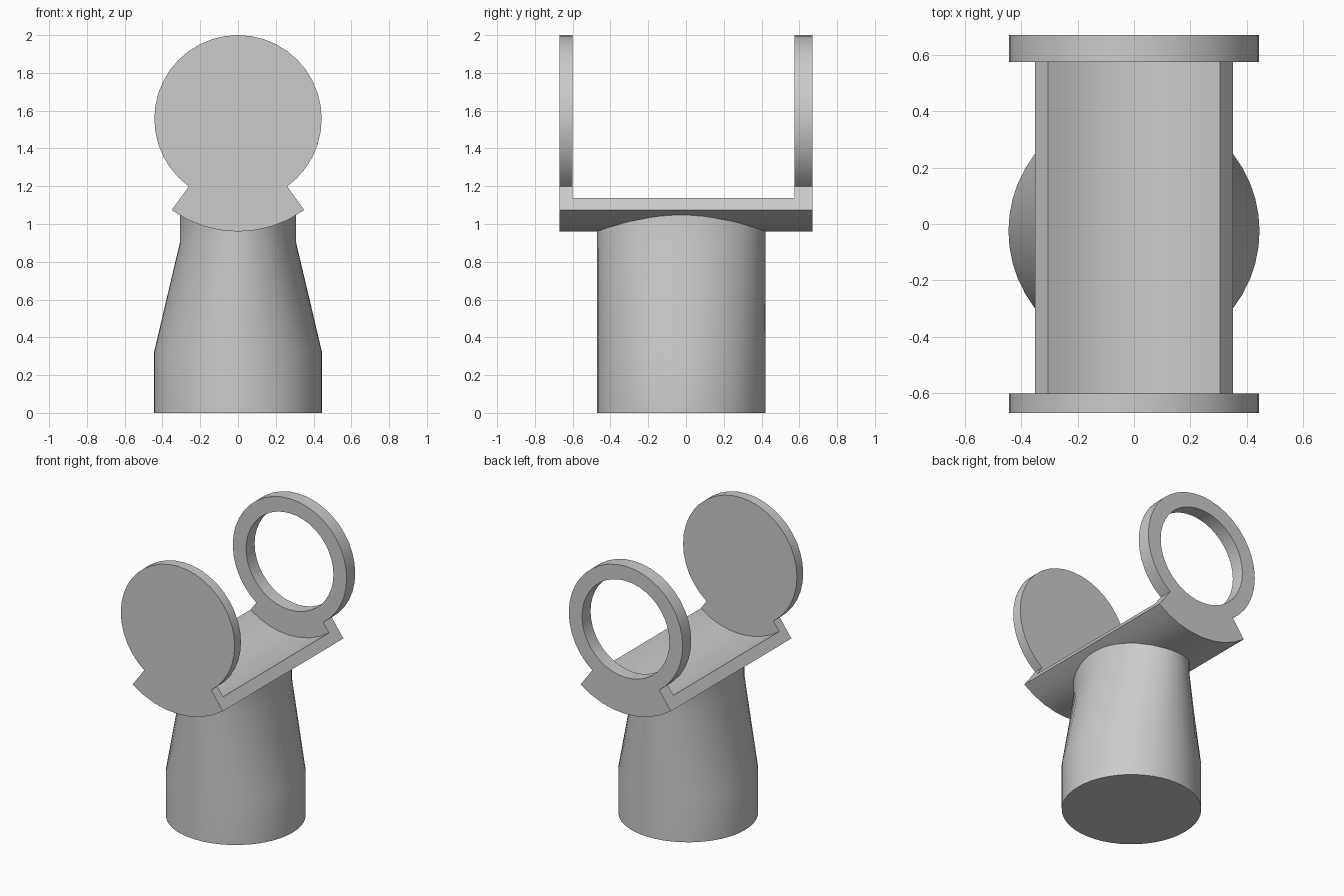
import bpy, bmesh
from math import sin, cos, radians, sqrt, tau

if "Cube" in bpy.data.objects:
    bpy.data.objects.remove(bpy.data.objects["Cube"])

AXIS_Z = 1.557      # height of the cradle axis
DISC_R = 0.443      # end disc
HOLE_R = 0.34       # opening in the back ring
INNER_R = 0.519     # trough inside
OUTER_R = 0.597     # trough outside
SPREAD = 36         # half angle of the trough, from straight down
FRONT, BACK = -0.67, 0.67

grey = bpy.data.materials.new("plain grey")
grey.use_nodes = True
grey.diffuse_color = (0.6, 0.6, 0.6, 1)
grey.node_tree.nodes["Principled BSDF"].inputs["Base Color"].default_value = grey.diffuse_color


def finish(name, bm):
    bmesh.ops.recalc_face_normals(bm, faces=bm.faces[:])
    mesh = bpy.data.meshes.new(name)
    bm.to_mesh(mesh)
    bm.free()
    mesh.materials.append(grey)
    obj = bpy.data.objects.new(name, mesh)
    bpy.context.collection.objects.link(obj)
    bpy.ops.object.select_all(action="DESELECT")
    obj.select_set(True)
    bpy.context.view_layer.objects.active = obj
    bpy.ops.object.shade_smooth_by_angle(angle=radians(30))


def arc(radius, start, end, step=9):
    """Points (x, z) around the cradle axis; zero degrees is straight down."""
    count = round(abs(end - start) / step)
    angles = [radians(start + (end - start) * i / count) for i in range(count + 1)]
    return [(radius * sin(a), AXIS_Z - radius * cos(a)) for a in angles]


def extrude_profile(name, loops, y0, y1):
    """Fill closed loops (outline, then holes) and extrude along y."""
    bm = bmesh.new()
    for loop in loops:
        verts = [bm.verts.new((x, y0, z)) for x, z in loop]
        for a, b in zip(verts, verts[1:] + verts[:1]):
            bm.edges.new((a, b))
    bmesh.ops.triangle_fill(bm, use_beauty=True, edges=bm.edges[:], normal=(0, -1, 0))
    out = bmesh.ops.extrude_face_region(bm, geom=bm.faces[:])
    moved = [v for v in out["geom"] if isinstance(v, bmesh.types.BMVert)]
    bmesh.ops.translate(bm, verts=moved, vec=(0, y1 - y0, 0))
    finish(name, bm)


# End plates: a disc standing on a flared foot
outline = arc(DISC_R, SPREAD, 360 - SPREAD) + arc(OUTER_R, -SPREAD, SPREAD)
hole = arc(HOLE_R, 0, 360)[:-1]
extrude_profile("front_disc", [outline], FRONT, -0.60)
extrude_profile("back_ring", [outline, hole], 0.575, BACK)

# Curved trough joining the plates
shell = arc(OUTER_R, -SPREAD, SPREAD) + arc(INNER_R, SPREAD, -SPREAD)
extrude_profile("trough", [shell], -0.60, 0.575)

# Pedestal: round at the floor, narrowed sideways, cut to the trough's underside
SEGMENTS = 48
bm = bmesh.new()
rings = []
for half_width, z in ((0.445, 0), (0.445, 0.32), (0.308, 0.9), (0.308, None)):
    ring = []
    for i in range(SEGMENTS):
        a = tau * i / SEGMENTS
        x, y = half_width * cos(a), 0.445 * sin(a) - 0.025
        top = AXIS_Z + 0.01 - sqrt(OUTER_R ** 2 - x * x)
        ring.append(bm.verts.new((x, y, top if z is None else z)))
    rings.append(ring)
for low, high in zip(rings, rings[1:]):
    for i in range(SEGMENTS):
        j = (i + 1) % SEGMENTS
        bm.faces.new((low[i], low[j], high[j], high[i]))
bm.faces.new(rings[0])
# Saddle cap in strips across the width, so it stays inside the trough wall
top = rings[-1]
for i in range(SEGMENTS // 2):
    strip = [top[i], top[i + 1], top[-i - 1], top[-i]]
    bm.faces.new(list(dict.fromkeys(strip)))
finish("pedestal", bm)
